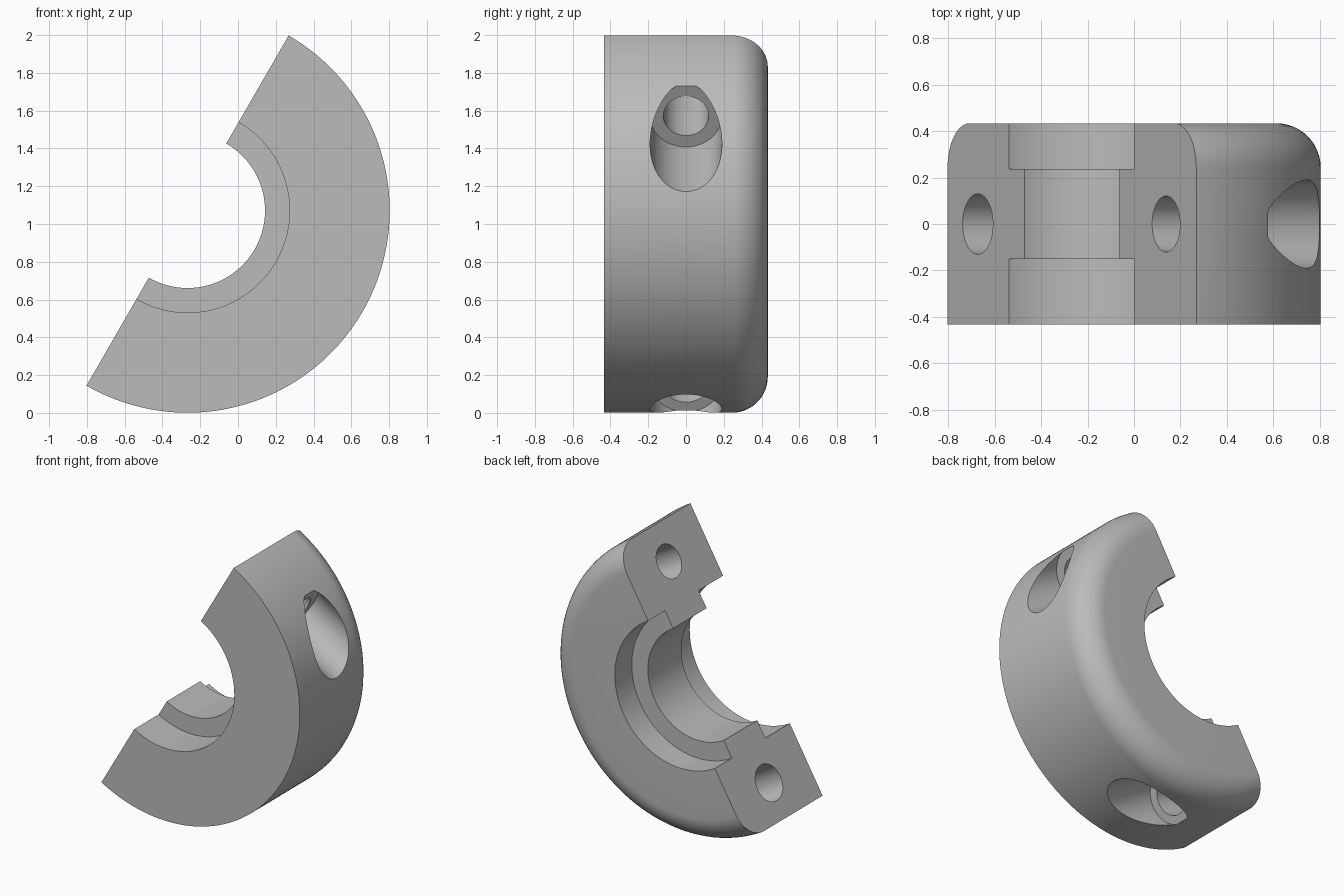
import bpy, bmesh
from math import radians, sin, cos, pi
from mathutils import Vector

old = bpy.data.objects.get("Cube")
if old:
    bpy.data.objects.remove(old, do_unlink=True)

R, BORE, RECESS, HALF, FILLET = 1.07, 0.41, 0.54, 0.433, 0.19
CENTRE = Vector((-0.267, 0, 1.071))
ALONG = Vector((cos(radians(60)), 0, sin(radians(60))))    # along the split face
INTO = Vector((cos(radians(-30)), 0, sin(radians(-30))))   # from split face into the body

grey = bpy.data.materials.new("plain_grey")
grey.use_nodes = True
grey.diffuse_color = (0.5, 0.5, 0.5, 1)
grey.node_tree.nodes["Principled BSDF"].inputs["Base Color"].default_value = (0.5, 0.5, 0.5, 1)

# Cross-section of the collar as (radius, y), with a rounded rear outer edge
profile = [(RECESS, -HALF), (R, -HALF)]
for i in range(13):
    a = i / 12 * pi / 2
    profile.append((R - FILLET + FILLET * cos(a), HALF - FILLET + FILLET * sin(a)))
profile += [(RECESS, HALF), (RECESS, 0.237), (BORE, 0.237), (BORE, -0.15), (RECESS, -0.15)]

# Half-turn sweep of the cross-section
STEPS = 96
bm = bmesh.new()
rings = []
for s in range(STEPS + 1):
    a = pi * s / STEPS
    d = ALONG * cos(a) + INTO * sin(a)
    rings.append([bm.verts.new(CENTRE + d * r + Vector((0, y, 0))) for r, y in profile])
n = len(profile)
for r0, r1 in zip(rings, rings[1:]):
    for i in range(n):
        j = (i + 1) % n
        bm.faces.new((r0[i], r0[j], r1[j], r1[i]))
bm.faces.new(rings[0])
bm.faces.new(rings[-1])
bmesh.ops.recalc_face_normals(bm, faces=bm.faces)
mesh = bpy.data.meshes.new("half_collar")
bm.to_mesh(mesh)
bm.free()
collar = bpy.data.objects.new("half_collar", mesh)
bpy.context.collection.objects.link(collar)
mesh.materials.append(grey)


def drill(offset, radius, start, end):
    """Cut a round hole perpendicular to the split face."""
    bpy.ops.mesh.primitive_cylinder_add(
        vertices=64, radius=radius, depth=end - start,
        location=CENTRE + ALONG * offset + INTO * ((start + end) / 2),
        rotation=(0, radians(120), 0))
    cutter = bpy.context.object
    cutter.name = "hole_cutter"
    cutter.hide_render = True
    cutter.data.materials.append(grey)
    bpy.context.view_layer.objects.active = collar
    mod = collar.modifiers.new("hole", 'BOOLEAN')
    mod.operation, mod.solver, mod.object = 'DIFFERENCE', 'EXACT', cutter
    bpy.ops.object.modifier_apply(modifier=mod.name)
    bpy.data.objects.remove(cutter, do_unlink=True)


# Screw holes with counterbores
for offset, radius in ((0.81, 0.12), (-0.81, 0.13)):
    drill(offset, 0.19, 0.4, 1.5)
    drill(offset, radius, -0.2, 0.6)

bpy.ops.object.select_all(action='DESELECT')
collar.select_set(True)
bpy.context.view_layer.objects.active = collar
bpy.ops.object.shade_smooth_by_angle(angle=radians(25))
